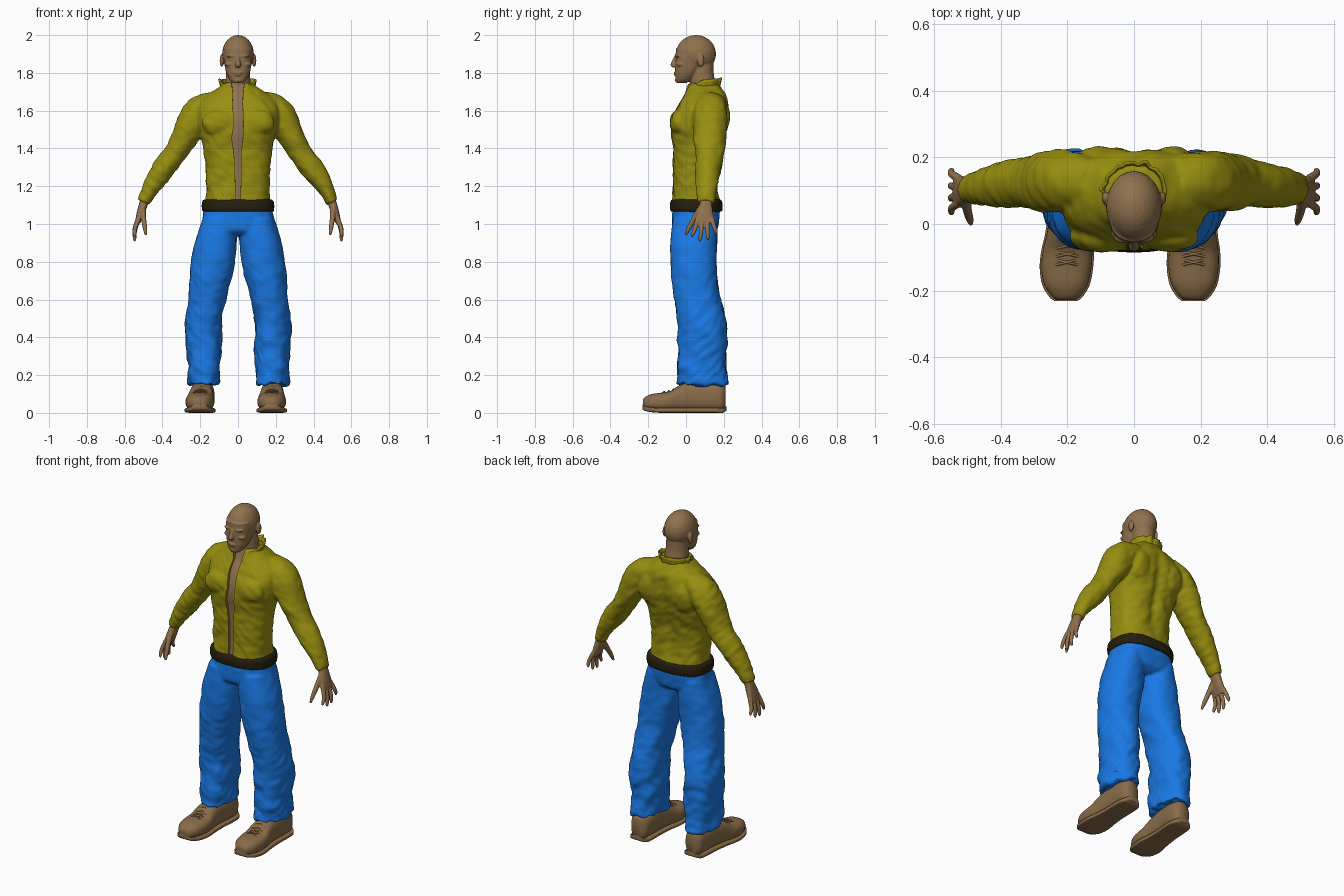
import bpy, bmesh, math
from mathutils import Vector, Matrix, noise

if "Cube" in bpy.data.objects:
    bpy.data.objects.remove(bpy.data.objects["Cube"])

def material(name, r, g, b):
    m = bpy.data.materials.new(name)
    m.diffuse_color = (r, g, b, 1)
    m.use_nodes = True
    m.node_tree.nodes["Principled BSDF"].inputs["Base Color"].default_value = m.diffuse_color
    return m

SKIN = material("skin", .28, .165, .075)
YELLOW = material("jacket_cloth", .31, .27, .005)
BLUE = material("trouser_cloth", .01, .19, .78)
DARK = material("dark_band", .018, .013, .005)
LEATHER = material("shoe_leather", .25, .15, .065)

def spline(rows, steps):
    """Catmull-Rom interpolation of rows of numbers."""
    out = []
    for i in range(len(rows) - 1):
        a, b, c, d = (rows[max(0, min(len(rows) - 1, i + k))] for k in (-1, 0, 1, 2))
        for s in range(steps):
            t = s / steps
            out.append([.5 * (2 * q + (r - p) * t + (2 * p - 5 * q + 4 * r - w) * t * t
                        + (3 * q - p - 3 * r + w) * t ** 3) for p, q, r, w in zip(a, b, c, d)])
    return out + [list(rows[-1])]

def loft(bm, rings, frame="Z", p=2.0, n=32, steps=4):
    """Skin superellipse rings (x, y, z, radius_u, radius_v); frame is Z, Y or path."""
    rows = spline(rings, steps)
    loops = []
    for i, (x, y, z, a, b) in enumerate(rows):
        u, v = Vector((1, 0, 0)), Vector((0, 1, 0))
        if frame == "Y":
            v = Vector((0, 0, 1))
        elif frame == "path":
            t = Vector(rows[min(i + 1, len(rows) - 1)][:3]) - Vector(rows[max(i - 1, 0)][:3])
            u = Vector((0, 1, 0)).cross(t).normalized()
            v = t.cross(u).normalized()
        ring = []
        for k in range(n):
            c, s = math.cos(math.tau * k / n), math.sin(math.tau * k / n)
            co = Vector((x, y, z)) + u * a * math.copysign(abs(c) ** (2 / p), c) \
                + v * b * math.copysign(abs(s) ** (2 / p), s)
            ring.append(bm.verts.new(co))
        loops.append(ring)
    faces = [bm.faces.new((A[k], A[(k + 1) % n], B[(k + 1) % n], B[k]))
             for A, B in zip(loops, loops[1:]) for k in range(n)]
    faces += [bm.faces.new(loops[0][::-1]), bm.faces.new(loops[-1])]
    bmesh.ops.recalc_face_normals(bm, faces=faces)

def blob(bm, c, r):
    bmesh.ops.create_uvsphere(bm, u_segments=24, v_segments=16, radius=1,
                              matrix=Matrix.Translation(c) @ Matrix.Diagonal((*r, 1)))

def bake(ob):
    me = bpy.data.meshes.new_from_object(ob.evaluated_get(bpy.context.evaluated_depsgraph_get()))
    ob.modifiers.clear()
    ob.data = me

def finish(ob, mat, angle=50):
    ob.data.materials.clear()
    ob.data.materials.append(mat)
    ob.data.shade_smooth()
    ob.data.set_sharp_from_angle(angle=math.radians(angle))

def make(name, bm, mat, voxel=0, smooth=4, warp=None):
    """Turn a bmesh into an object, optionally fused into one skin and warped."""
    me = bpy.data.meshes.new(name)
    bm.to_mesh(me)
    bm.free()
    ob = bpy.data.objects.new(name, me)
    bpy.context.collection.objects.link(ob)
    if voxel:
        m = ob.modifiers.new("fuse", "REMESH")
        m.mode, m.voxel_size = "VOXEL", voxel
        m = ob.modifiers.new("soften", "SMOOTH")
        m.factor, m.iterations = .5, smooth
        bake(ob)
    if warp:
        normals = [v.normal.copy() for v in ob.data.vertices]
        for v, nrm in zip(ob.data.vertices, normals):
            v.co = warp(v.co.copy(), nrm)
        ob.data.update()
    finish(ob, mat)
    return ob

def slab(z, yf, yb, w, cx=0):
    return (cx, (yf + yb) / 2, z, w, (yb - yf) / 2)

# head, face and neck
bm = bmesh.new()
blob(bm, (0, .053, 1.9), (.084, .106, .1))
loft(bm, [(0, -.024, 1.747, .026, .026), (0, -.01, 1.765, .045, .045), (0, .005, 1.8, .062, .062),
          (0, .018, 1.84, .071, .075), (0, .025, 1.88, .076, .081), (0, .03, 1.93, .075, .083)], p=2.3)
loft(bm, [(0, .085, 1.85, .06, .06), (0, .085, 1.78, .064, .064), (0, .1, 1.68, .075, .072)])
loft(bm, [(0, -.05, 1.89, .009, .01), (0, -.062, 1.862, .011, .012), (0, -.068, 1.843, .016, .014),
          (0, -.06, 1.833, .012, .008)], "path", n=16)
blob(bm, (0, -.055, 1.8), (.024, .011, .006))
blob(bm, (0, -.053, 1.789), (.02, .011, .006))
blob(bm, (0, -.043, 1.762), (.02, .016, .014))
for s in (1, -1):
    blob(bm, (s * .031, -.04, 1.888), (.03, .018, .008))
    blob(bm, (s * .03, -.043, 1.87), (.012, .011, .007))
    blob(bm, (s * .045, -.025, 1.845), (.024, .026, .014))
    blob(bm, (s * .086, .078, 1.866), (.011, .019, .034))
make("head", bm, SKIN, .004, 3)

# jacket body, chest muscles and sleeves
TORSO = [(1.1, -.076, .182, .172), (1.2, -.07, .166, .17), (1.3, -.068, .17, .172), (1.4, -.07, .188, .184),
         (1.48, -.078, .212, .205), (1.56, -.07, .226, .22), (1.63, -.042, .222, .21), (1.68, -.008, .21, .165),
         (1.72, .008, .185, .105), (1.745, .015, .17, .08)]
bm = bmesh.new()
loft(bm, [slab(*r) for r in TORSO], p=2.6, n=48)
for s in (1, -1):
    blob(bm, (s * .1, -.035, 1.535), (.092, .05, .075))
    blob(bm, (s * .11, .175, 1.56), (.08, .056, .1))
    loft(bm, [(s * .12, .13, 1.66, .05, .07), (s * .2, .13, 1.595, .085, .09), (s * .25, .128, 1.52, .08, .092),
              (s * .29, .125, 1.443, .067, .085), (s * .335, .125, 1.37, .06, .075),
              (s * .4, .118, 1.283, .06, .068), (s * .455, .108, 1.2, .047, .056),
              (s * .498, .105, 1.115, .032, .043)], "path")

def jacket_warp(co, n):
    x, y, z = co
    fold = noise.noise((x * 9, y * 6, z * 13 + abs(x) * 9)) * .007 \
        + noise.noise((x * 22, y * 16, z * 30 + x * 14)) * .004
    co += n * fold
    if y > .1 and 1.15 < z < 1.68:
        co.y -= .016 * math.exp(-(x / .03) ** 2) * math.sin(math.pi * (z - 1.15) / .53)
    return co
jacket = make("jacket", bm, YELLOW, .0075, 5, jacket_warp)

# open front of the jacket, cut as a wavy groove
bm = bmesh.new()
loft(bm, [slab(z, -.2, yf + .035, w, cx) for z, yf, w, cx in (
    (1.0, -.076, .014, 0), (1.13, -.076, .014, 0), (1.3, -.068, .016, 0), (1.38, -.07, .02, -.003),
    (1.46, -.078, .029, -.003), (1.54, -.07, .024, .004), (1.62, -.042, .027, -.002), (1.7, -.002, .028, 0),
    (1.8, .02, .045, 0))], p=9, n=32)
cutter = make("front_cutter", bm, YELLOW)
cutter.hide_render = True
m = jacket.modifiers.new("opening", "BOOLEAN")
m.operation, m.object, m.solver = "DIFFERENCE", cutter, "EXACT"
bake(jacket)
finish(jacket, YELLOW)
bpy.data.objects.remove(cutter)

# bare chest showing in the opening
bm = bmesh.new()
loft(bm, [slab(z, yf + .012, .1, min(w, .08) * .8) for z, yf, yb, w in TORSO], p=2.6)
make("chest", bm, SKIN)

# stand-up collar with a ruffled edge
bm = bmesh.new()
N, loops = 72, []
for j in range(5):
    h, row = j / 4, []
    for i in range(N + 1):
        a = math.radians(22 + 316 * i / N)
        back = .5 - .5 * math.cos(a)
        ruffle = h * noise.noise((math.cos(a) * 4, math.sin(a) * 4, 3)) * .016
        r = .083 + .012 * h + ruffle
        row.append(bm.verts.new((math.sin(a) * r, .096 - math.cos(a) * (r - .006),
                                 1.69 + .012 * back + h * (.035 + .033 * min(1, back * 2.2)) + ruffle * .6)))
    loops.append(row)
for A, B in zip(loops, loops[1:]):
    for i in range(N):
        bm.faces.new((A[i], A[i + 1], B[i + 1], B[i]))
collar = make("collar", bm, YELLOW)
m = collar.modifiers.new("thickness", "SOLIDIFY")
m.thickness, m.offset = .008, 0

# dark waistband
bm = bmesh.new()
loft(bm, [slab(z, -.083 - o, .192 + o, .19 + o) for z, o in (
    (1.066, -.008), (1.072, 0), (1.1, .002), (1.122, -.002), (1.13, -.012))], p=2.5, n=64)
make("waistband", bm, DARK, warp=lambda co, n: co + Vector((0, 0, .005 * noise.noise(co * 14))))

# trousers: hips and two loose legs
bm = bmesh.new()
loft(bm, [slab(1.1, -.07, .18, .178), slab(1.03, -.076, .178, .19), slab(.97, -.07, .165, .2),
          slab(.94, -.04, .13, .17)], p=2.5, n=48)
LEG = [(1.03, .015, .19, -.07, .165), (.93, .006, .222, -.08, .166), (.85, .011, .24, -.082, .163),
       (.75, .026, .254, -.078, .163), (.65, .052, .258, -.07, .172), (.55, .076, .266, -.058, .198),
       (.45, .088, .277, -.043, .214), (.35, .086, .276, -.042, .216), (.25, .094, .268, -.046, .21),
       (.15, .095, .266, -.054, .226)]
for s in (1, -1):
    loft(bm, [slab(z, yf, yb, (xo - xi) / 2, s * (xo + xi) / 2) for z, xi, xo, yf, yb in LEG], p=2.25, n=40)

def trouser_warp(co, n):
    x, y, z = co
    low = max(.35, min(1, 1.3 - z))
    co += n * low * (noise.noise((x * 9, y * 9, z * 11 + y * 8)) * .013
                     + noise.noise((x * 18, y * 18, z * 24 - y * 16 + x * 10)) * .006)
    if z < .2:
        co.z += noise.noise((x * 25, y * 25, 1)) * .012
    return co
make("trousers", bm, BLUE, .0065, 5, trouser_warp)

# hands and shoes, one set per side
for side, s, toe in (("left", 1, .178), ("right", -1, .204)):
    bm = bmesh.new()
    loft(bm, [(s * .485, .105, 1.15, .024, .032), (s * .502, .105, 1.1, .023, .033),
              (s * .518, .1, 1.05, .02, .045), (s * .532, .1, 1.005, .014, .048)], "path", p=2.4, n=24)
    for yb, ym, yt, zt in ((.062, .048, .034, .93), (.087, .08, .075, .908), (.112, .114, .116, .914),
                           (.137, .15, .16, .944)):
        loft(bm, [(s * .526, yb, 1.03, .013, .013), (s * .546, ym, (1.02 + zt) / 2, .0115, .0115),
                  (s * .547, yt, zt + .012, .009, .009), (s * .545, yt, zt, .004, .004)], "path", n=14)
    loft(bm, [(s * .505, .085, 1.085, .017, .022), (s * .5, .045, 1.03, .014, .016),
              (s * .492, .014, .975, .0115, .0115), (s * .488, .0, .942, .006, .006)], "path", n=14)
    make(side + "_hand", bm, SKIN, .004, 3)

    def cx(y):
        return s * (.183 + (toe - .183) * max(0, min(1, (.15 - y) / .3)))
    SHOE = [(-.228, .028, .03, .07), (-.215, .045, .02, .085), (-.18, .066, .012, .1), (-.13, .075, .008, .107),
            (-.08, .074, .008, .117), (-.03, .066, .008, .148), (.05, .06, .008, .17), (.14, .06, .008, .165),
            (.19, .052, .008, .155), (.21, .03, .02, .14)]
    bm = bmesh.new()
    loft(bm, [(cx(y), y, (lo + hi) / 2, w, (hi - lo) / 2) for y, w, lo, hi in SHOE], "Y", p=2.5, n=36)
    make(side + "_shoe", bm, LEATHER)
    bm = bmesh.new()
    loft(bm, [(cx(y), y * 1.015, lo * .9 + .006, w + .005, .013) for y, w, lo, hi in SHOE], "Y", p=5, n=32)
    make(side + "_sole", bm, LEATHER)
    bm = bmesh.new()
    for k in range(4):
        y, z = -.115 + .025 * k, (.111, .115, .124, .138)[k]
        for d in (.008, -.008):
            loft(bm, [(cx(y) - .034, y - d, z - .008, .004, .004), (cx(y), y, z + .002, .004, .004),
                      (cx(y) + .034, y + d, z - .008, .004, .004)], "path", n=8)
    make(side + "_laces", bm, LEATHER)
